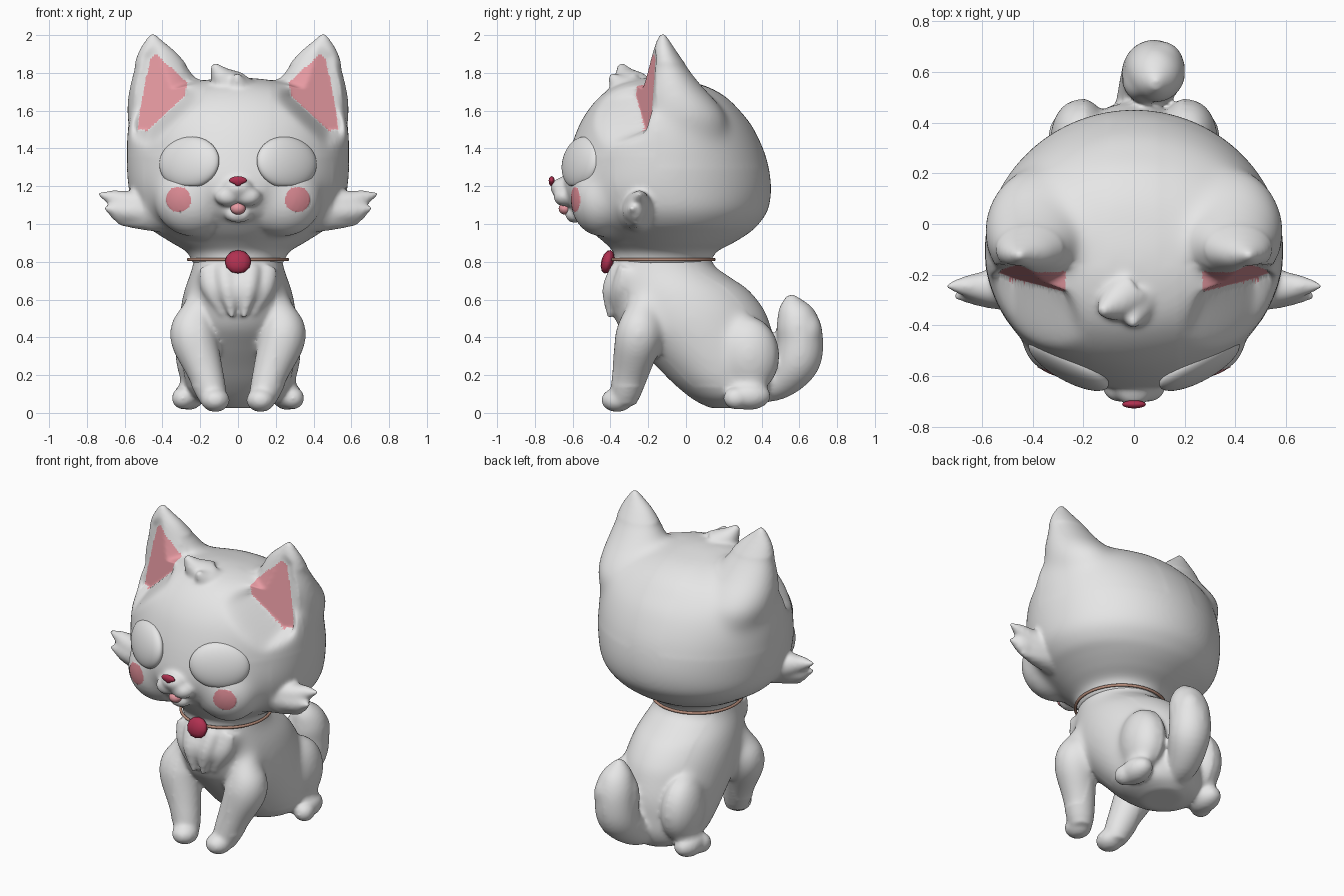
import bpy, bmesh, math
from mathutils import Vector, Matrix, Euler

if "Cube" in bpy.data.objects:
    bpy.data.objects.remove(bpy.data.objects["Cube"])


def material(name, rgb):
    m = bpy.data.materials.new(name)
    m.diffuse_color = (*rgb, 1)
    m.use_nodes = True
    m.node_tree.nodes["Principled BSDF"].inputs["Base Color"].default_value = m.diffuse_color
    return m


WHITE = material("soft white fur", (0.79, 0.79, 0.79))
PINK = material("inner ear pink", (0.84, 0.34, 0.38))
BLUSH = material("blush pink", (0.72, 0.26, 0.30))
RED = material("deep red", (0.43, 0.03, 0.08))
TONGUE = material("tongue pink", (0.82, 0.33, 0.37))
TAN = material("collar tan", (0.48, 0.27, 0.20))


def spline(keys, steps=5):
    """Catmull-Rom interpolation of tuples."""
    out = []
    for i in range(len(keys) - 1):
        p = [keys[max(0, min(len(keys) - 1, i + k))] for k in (-1, 0, 1, 2)]
        for s in range(steps):
            t = s / steps
            out.append([0.5 * (2 * b + (c - a) * t + (2 * a - 5 * b + 4 * c - d) * t * t
                               + (3 * b - a - 3 * c + d) * t ** 3) for a, b, c, d in zip(*p)])
    return out + [list(keys[-1])]


def skin(bm, rings, n):
    """Closed surface through (centre, u, v) ellipse rings."""
    loops = [[bm.verts.new(c + u * math.cos(2 * math.pi * k / n) + v * math.sin(2 * math.pi * k / n))
              for k in range(n)] for c, u, v in rings]
    for a, b in zip(loops, loops[1:]):
        for k in range(n):
            bm.faces.new((a[k], a[(k + 1) % n], b[(k + 1) % n], b[k]))
    bm.faces.new(loops[0][::-1])
    bm.faces.new(loops[-1])


def loft(bm, keys, side=1):
    """Level rings: z, centre x, half width, front y, back y."""
    skin(bm, [(Vector((side * cx, (f + b) / 2, z)), Vector((rx, 0, 0)), Vector((0, (b - f) / 2, 0)))
              for z, cx, rx, f, b in spline(keys)], 96)


def tube(bm, keys, side=1):
    """Tapered limb along x, y, z, radius points."""
    pts = spline([(side * x, y, z, r) for x, y, z, r in keys])
    pos = [Vector(p[:3]) for p in pts]
    rings = []
    for i, p in enumerate(pts):
        t = (pos[min(i + 1, len(pos) - 1)] - pos[max(i - 1, 0)]).normalized()
        u = t.orthogonal() if abs(t.x) > 0.9 else t.cross(Vector((1, 0, 0)))
        u.normalize()
        r = max(p[3], 0.004)
        rings.append((pos[i], u * r, t.cross(u) * r))
    skin(bm, rings, 24)


def ball(bm, c, r, rot=(0, 0, 0), seg=32):
    m = Matrix.Translation(c) @ Euler(rot).to_matrix().to_4x4() @ Matrix.Diagonal((*r, 1))
    return bmesh.ops.create_uvsphere(bm, u_segments=seg, v_segments=seg // 2, radius=1, matrix=m)["verts"]


def finish(bm, name, mats):
    bmesh.ops.recalc_face_normals(bm, faces=bm.faces[:])
    me = bpy.data.meshes.new(name)
    bm.to_mesh(me)
    bm.free()
    for m in mats:
        me.materials.append(m)
    me.polygons.foreach_set("use_smooth", [True] * len(me.polygons))
    ob = bpy.data.objects.new(name, me)
    bpy.context.scene.collection.objects.link(ob)
    return ob


def fuse(bm, name, voxel, mats):
    """Merge overlapping parts into a single skin; returns object and bmesh."""
    ob = finish(bm, name, mats)
    mod = ob.modifiers.new("fuse", "REMESH")
    mod.mode, mod.voxel_size = "VOXEL", voxel
    bpy.context.view_layer.update()
    me = bpy.data.meshes.new_from_object(ob.evaluated_get(bpy.context.evaluated_depsgraph_get()))
    ob.modifiers.clear()
    ob.data = me
    me.materials.clear()
    for m in mats:
        me.materials.append(m)
    out = bmesh.new()
    out.from_mesh(me)
    return ob, out


def relax(bm, times, rule=lambda p: True):
    verts = [v for v in bm.verts if rule(v.co)]
    for _ in range(times):
        bmesh.ops.smooth_vert(bm, verts=verts, factor=0.5,
                              use_axis_x=True, use_axis_y=True, use_axis_z=True)


def store(ob, bm):
    bm.to_mesh(ob.data)
    bm.free()
    ob.data.polygons.foreach_set("use_smooth", [True] * len(ob.data.polygons))


# head: skull, ears, cheeks, cheek tufts, muzzle, hair tuft
bm = bmesh.new()
loft(bm, [(0.79, 0, .24, -.38, .13), (0.85, 0, .27, -.385, .16), (0.90, 0, .35, -.43, .25),
          (0.95, 0, .43, -.49, .33), (1.0, 0, .50, -.54, .385), (1.08, 0, .555, -.61, .435),
          (1.2, 0, .58, -.65, .45), (1.35, 0, .59, -.625, .425), (1.5, 0, .585, -.575, .36),
          (1.6, 0, .55, -.52, .285), (1.68, 0, .44, -.45, .2), (1.735, 0, .30, -.37, .09),
          (1.765, 0, .15, -.27, -.05), (1.775, 0, .02, -.18, -.14)])
for s in (1, -1):
    loft(bm, [(1.38, .36, .17, -.26, .22), (1.55, .38, .205, -.25, .22), (1.65, .383, .205, -.245, .16),
              (1.72, .388, .19, -.23, .095), (1.8, .40, .16, -.205, .03), (1.9, .425, .107, -.18, -.04),
              (1.96, .443, .056, -.16, -.08), (2.008, .452, .014, -.137, -.11)], s)
    ball(bm, (s * .24, -.45, 1.13), (.205, .165, .2), seg=48)
    tube(bm, [(.46, -.24, 1.09, .11), (.58, -.25, 1.11, .07), (.67, -.245, 1.14, .04), (.745, -.245, 1.16, .008)], s)
    tube(bm, [(.46, -.25, 1.07, .10), (.60, -.27, 1.07, .06), (.71, -.285, 1.085, .012)], s)
    tube(bm, [(.42, -.25, 1.06, .11), (.54, -.26, 1.03, .06), (.64, -.26, 1.005, .012)], s)
    ball(bm, (s * .57, -.265, 1.075), (.12, .058, .08))
    ball(bm, (s * .054, -.645, 1.145), (.07, .058, .052))
ball(bm, (0, -.645, 1.19), (.08, .073, .058))
ball(bm, (0, -.59, 1.05), (.07, .05, .045))
tube(bm, [(-.03, -.28, 1.72, .10), (-.085, -.32, 1.775, .065), (-.13, -.345, 1.845, .018)])
tube(bm, [(.02, -.30, 1.70, .09), (.0, -.36, 1.745, .055), (-.005, -.40, 1.795, .012)])
head, bm = fuse(bm, "head", 0.011, [WHITE, PINK, BLUSH])

EAR = [Vector(p) for p in ((.435, 1.90), (.27, 1.75), (.28, 1.68), (.48, 1.495),
                           (.53, 1.5), (.52, 1.6), (.465, 1.87))]


def ear_depth(p):
    """Distance inside the inner-ear outline, seen from the front."""
    q = Vector((abs(p.x), p.z))
    best = 9
    for a, b in zip(EAR, EAR[1:] + EAR[:1]):
        e = (b - a).normalized()
        best = min(best, e.x * (q.y - a.y) - e.y * (q.x - a.x))
    return best


def ear_plane(p):
    return -0.185 - 0.4 * (0.45 - abs(p.x)) - 0.15 * (1.75 - p.z)


relax(bm, 4)
# blend ear backs and cheeks into the skull
relax(bm, 60, lambda p: p.y > -.16 and 1.3 < p.z < 1.85 and abs(p.x) > .1)
relax(bm, 50, lambda p: p.y < -.3 and .9 < p.z < 1.34 and .15 < abs(p.x) < .5)
# hollow the inner ears
for v in bm.verts:
    if v.co.z > 1.38 and v.co.y < ear_plane(v.co):
        w = max(0, min(1, (ear_depth(v.co) + 0.06) / 0.06))
        w = w * w * (3 - 2 * w)
        v.co.y += w * (ear_plane(v.co) - v.co.y)
relax(bm, 3)
relax(bm, 30, lambda p: p.y < -.16 and 1.36 < p.z < 1.8 and abs(p.x) > .18 and ear_depth(p) < -.004)
# round blush spots and pink inner ears, outlines snapped clean
SPOT, R = Vector((.315, 1.13)), 0.066
for v in bm.verts:
    d = Vector((abs(v.co.x), v.co.z)) - SPOT
    if v.co.y < -.3 and abs(d.length - R) < 0.0055:
        d = SPOT + d.normalized() * R
        v.co.x, v.co.z = math.copysign(d.x, v.co.x), d.y
bm.normal_update()
for f in bm.faces:
    c = f.calc_center_median()
    if c.z > 1.45 and f.normal.y < -.1 and c.y < -.1 and ear_depth(c) > 0:
        f.material_index = 1
    elif c.y < -.3 and (Vector((abs(c.x), c.z)) - SPOT).length < R:
        f.material_index = 2
store(head, bm)

# body: torso, chest fur, legs, tail
bm = bmesh.new()
loft(bm, [(0.86, 0, .23, -.36, .12), (0.78, 0, .24, -.395, .15), (0.72, 0, .26, -.41, .23),
          (0.65, 0, .285, -.415, .33), (0.55, 0, .305, -.395, .41), (0.45, 0, .31, -.35, .45),
          (0.35, 0, .305, -.26, .475), (0.25, 0, .295, -.16, .48), (0.15, 0, .275, -.06, .475),
          (0.07, 0, .22, .04, .44), (0.025, 0, .11, .13, .38)])
ball(bm, (0, -.305, .65), (.18, .13, .13))
for s in (1, -1):
    tube(bm, [(.19, -.17, .66, .05), (.212, -.225, .53, .098), (.238, -.25, .41, .128), (.18, -.29, .23, .10),
              (.14, -.32, .10, .08), (.135, -.32, .04, .06)], s)
    ball(bm, (s * .12, -.365, .068), (.077, .085, .064))
    ball(bm, (s * .215, .335, .31), (.118, .162, .205), (0.1, 0, 0))
    ball(bm, (s * .26, .33, .09), (.08, .12, .075))
    ball(bm, (s * .29, .265, .078), (.062, .068, .06))
    tube(bm, [(.15, -.29, .76, .07), (.13, -.335, .65, .06), (.08, -.37, .52, .012)], s)
    tube(bm, [(.07, -.34, .76, .06), (.055, -.395, .65, .05), (.03, -.405, .50, .012)], s)
tube(bm, [(0, .36, .13, .08), (.03, .49, .17, .10), (.07, .585, .27, .122), (.08, .605, .38, .122),
          (.085, .59, .48, .114), (.085, .565, .56, .08), (.085, .55, .625, .02)])
tube(bm, [(.09, .61, .35, .10), (.11, .635, .46, .085), (.12, .625, .56, .02)])
tube(bm, [(.05, .58, .33, .10), (.04, .555, .46, .078), (.04, .535, .56, .02)])
body, bm = fuse(bm, "body", 0.011, [WHITE])
relax(bm, 8)
# soften shoulders and haunches
relax(bm, 40, lambda p: abs(p.x) > .2 and p.z > .14)
store(body, bm)

# eyes with a flattened lower edge
bm = bmesh.new()
for s in (1, -1):
    m = Matrix.Translation((s * .258, -.556, 1.325)) @ Euler((math.radians(-11), 0, s * math.radians(29))).to_matrix().to_4x4()
    verts = ball(bm, (0, 0, 0), (.178, .058, .14), seg=48)
    for v in verts:
        v.co.z = max(v.co.z, -.128)
        v.co = m @ v.co
finish(bm, "eyes", [WHITE])

# nose, narrowing downward
bm = bmesh.new()
for v in ball(bm, (0, -.711, 1.230), (.047, .016, .023), seg=20):
    if v.co.z < 1.222:
        v.co.x *= 0.45
        v.co.z -= 0.006
finish(bm, "nose", [RED])

# tongue
bm = bmesh.new()
ball(bm, (0, -.640, 1.082), (.04, .034, .032), seg=20)
finish(bm, "tongue", [TONGUE])

# collar band
bm = bmesh.new()
N, K = 64, 10
grid = []
for i in range(N):
    a = 2 * math.pi * i / N
    grid.append([])
    for k in range(K):
        b = 2 * math.pi * k / K
        r = 0.262 + 0.008 * math.cos(b)
        grid[-1].append(bm.verts.new((r * math.cos(a), -.122 + 1.03 * r * math.sin(a), .812 + .009 * math.sin(b))))
for i in range(N):
    for k in range(K):
        a, b, l = grid[i], grid[(i + 1) % N], (k + 1) % K
        bm.faces.new((a[k], b[k], b[l], a[l]))
finish(bm, "collar", [TAN])

# bell
bm = bmesh.new()
ball(bm, (0, -.415, .80), (.07, .034, .064), (math.radians(-15), 0, 0), seg=12)
finish(bm, "bell", [RED])
